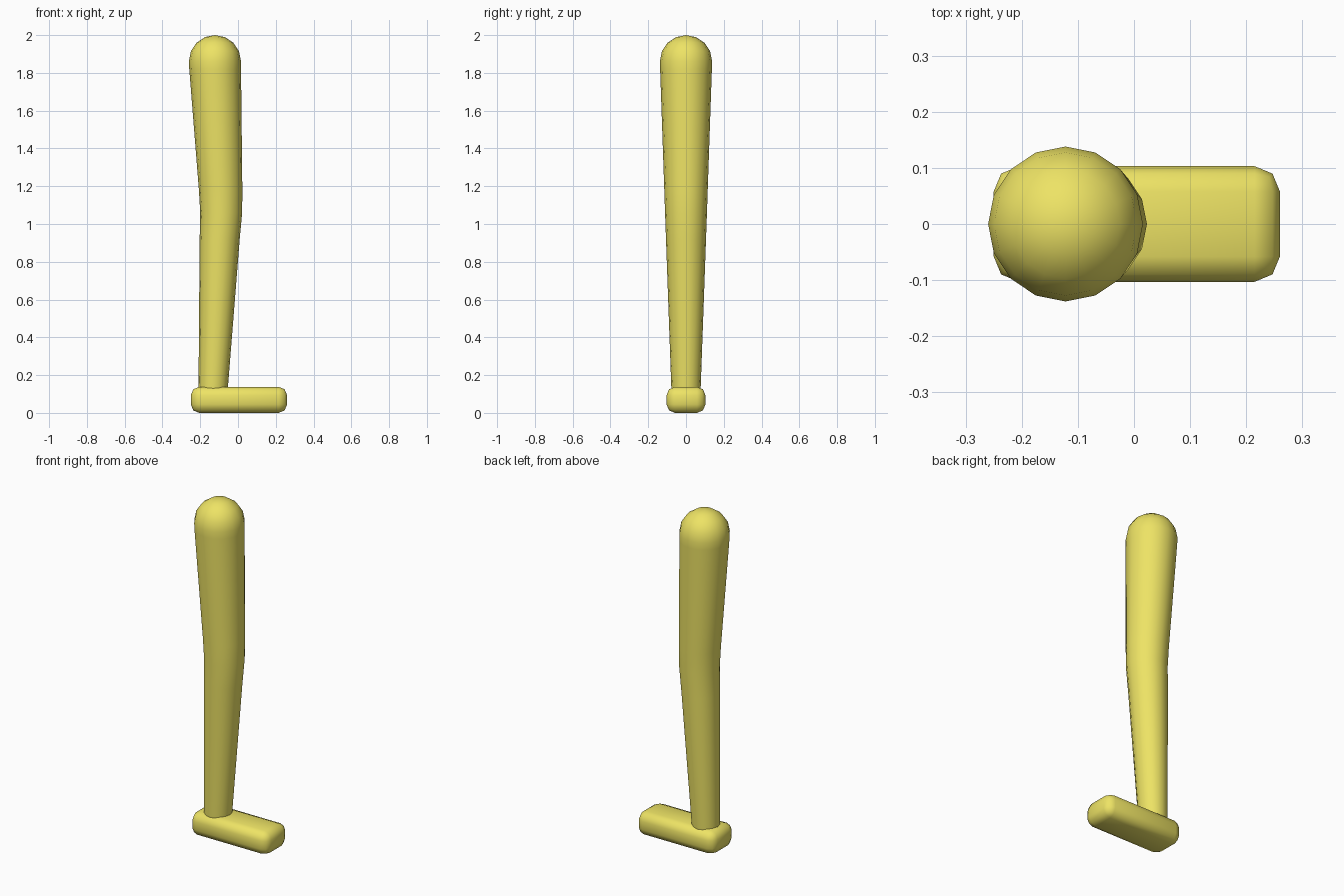
import bpy, bmesh
from math import sin, cos, pi

if "Cube" in bpy.data.objects:
    bpy.data.objects.remove(bpy.data.objects["Cube"])

SIDES = 16


def finish(name, bm, mat):
    bmesh.ops.recalc_face_normals(bm, faces=bm.faces)
    me = bpy.data.meshes.new(name)
    bm.to_mesh(me)
    bm.free()
    for p in me.polygons:
        p.use_smooth = True
    me.materials.append(mat)
    ob = bpy.data.objects.new(name, me)
    bpy.context.collection.objects.link(ob)
    return ob


yellow = bpy.data.materials.new("yellow")
yellow.diffuse_color = (0.85, 0.77, 0.13, 1)
yellow.use_nodes = True
yellow.node_tree.nodes["Principled BSDF"].inputs["Base Color"].default_value = yellow.diffuse_color

# Leg: tapered, slightly bent tube with a domed top (x centre, z, radius)
rings = [(-0.133, 0.06, 0.075), (-0.131, 0.14, 0.078), (-0.097, 0.92, 0.106),
         (-0.089, 1.06, 0.111), (-0.092, 1.18, 0.115), (-0.121, 1.82, 0.137)]
hip_x, hip_z, hip_r = -0.122, 1.862, 0.138
for i in range(4):
    a = i * pi / 8
    rings.append((hip_x, hip_z + hip_r * sin(a), hip_r * cos(a)))

bm = bmesh.new()
loops = []
for x, z, r in rings:
    loops.append([bm.verts.new((x + r * cos(2 * pi * k / SIDES),
                                r * sin(2 * pi * k / SIDES), z)) for k in range(SIDES)])
for lo, hi in zip(loops, loops[1:]):
    for k in range(SIDES):
        n = (k + 1) % SIDES
        bm.faces.new((lo[k], lo[n], hi[n], hi[k]))
apex = bm.verts.new((hip_x, 0, 2.0))
for k in range(SIDES):
    bm.faces.new((loops[-1][k], loops[-1][(k + 1) % SIDES], apex))
bm.faces.new(loops[0][::-1])
finish("leg", bm, yellow)

# Foot: rounded box
bm = bmesh.new()
bmesh.ops.create_cube(bm, size=1)
bmesh.ops.scale(bm, vec=(0.51, 0.206, 0.138), verts=bm.verts)
bmesh.ops.translate(bm, vec=(0.005, 0, 0.069), verts=bm.verts)
bmesh.ops.bevel(bm, geom=bm.edges[:], offset=0.045, offset_type='OFFSET',
                segments=2, profile=0.5, affect='EDGES')
finish("foot", bm, yellow)
